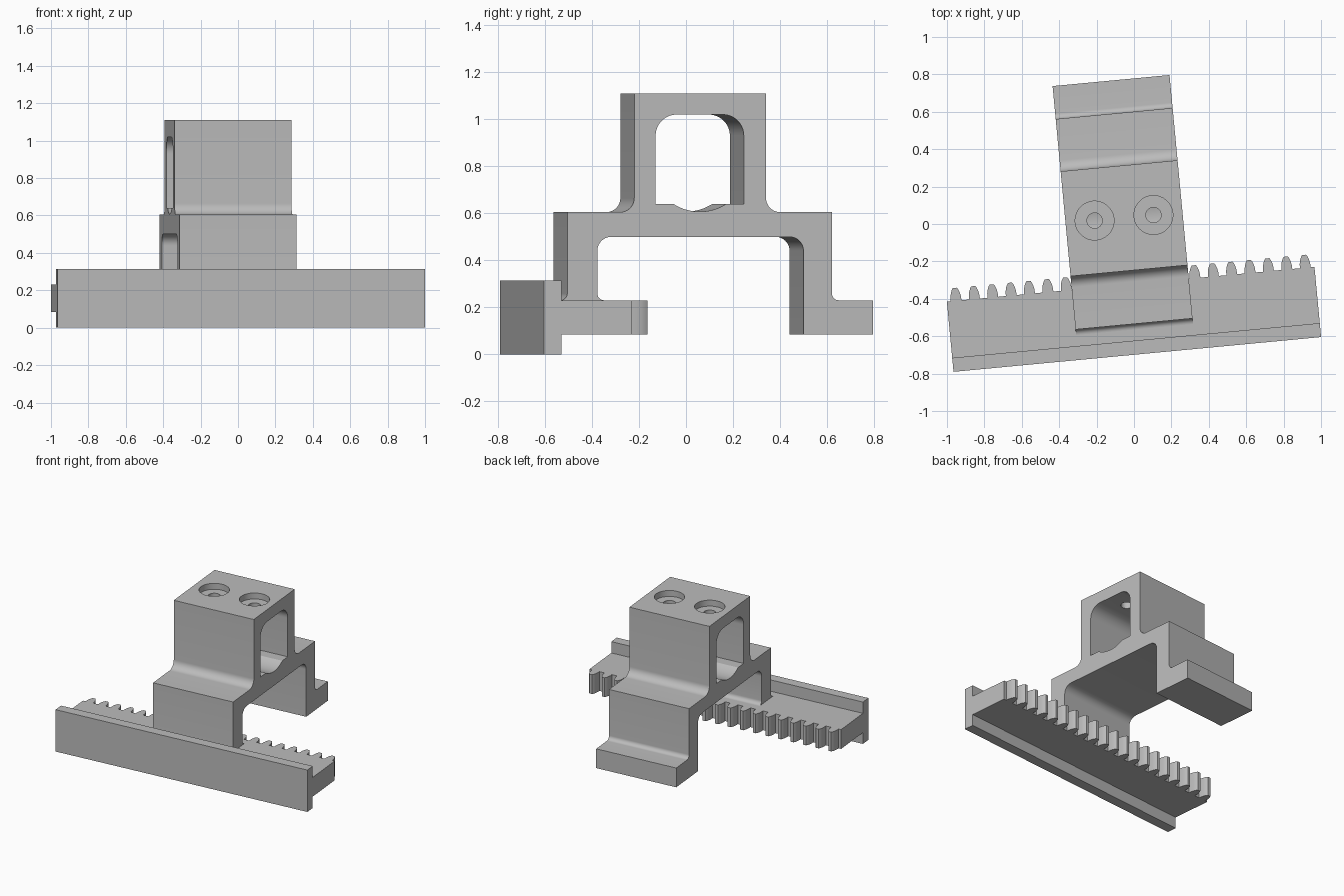
import bpy, bmesh, math
from mathutils import Vector

if "Cube" in bpy.data.objects:
    bpy.data.objects.remove(bpy.data.objects["Cube"])

TURN = math.radians(5.4)          # whole assembly is turned about z
X0, X1 = -0.364, 0.264            # bridge ends along the rack

grey = bpy.data.materials.new("plain grey")
grey.use_nodes = True
COLOUR = (0.5, 0.5, 0.5, 1)
grey.diffuse_color = COLOUR
grey.node_tree.nodes["Principled BSDF"].inputs["Base Color"].default_value = COLOUR


def rounded(corners, steps=10):
    """Outline from (a, b, radius) corners, with arcs at the rounded ones."""
    out = []
    for i, (a, b, r) in enumerate(corners):
        p = Vector((a, b))
        if not r:
            out.append(p)
            continue
        d0 = (Vector(corners[i - 1][:2]) - p).normalized()
        d1 = (Vector(corners[(i + 1) % len(corners)][:2]) - p).normalized()
        centre = p + (d0 + d1) * r            # all corners are square
        for k in range(steps + 1):
            t = k / steps * math.pi / 2
            out.append(centre - d1 * r * math.cos(t) - d0 * r * math.sin(t))
    return out


def prism(name, outline, lo, hi, side):
    """Extrude an outline along x (side profile) or along z (plan)."""
    bm = bmesh.new()
    place = (lambda p: (lo, p[0], p[1])) if side else (lambda p: (p[0], p[1], lo))
    face = bm.faces.new([bm.verts.new(place(p)) for p in outline])
    new = bmesh.ops.extrude_face_region(bm, geom=[face])["geom"]
    move = Vector((hi - lo, 0, 0)) if side else Vector((0, 0, hi - lo))
    bmesh.ops.translate(bm, vec=move, verts=[v for v in new if isinstance(v, bmesh.types.BMVert)])
    bmesh.ops.recalc_face_normals(bm, faces=bm.faces)
    mesh = bpy.data.meshes.new(name)
    bm.to_mesh(mesh)
    bm.free()
    mesh.materials.append(grey)
    obj = bpy.data.objects.new(name, mesh)
    bpy.context.collection.objects.link(obj)
    return obj


def circle(cx, cy, r, n=40):
    return [(cx + r * math.cos(math.tau * k / n), cy + r * math.sin(math.tau * k / n))
            for k in range(n)]


def boolean(target, other, operation):
    bpy.context.view_layer.objects.active = target
    mod = target.modifiers.new("boolean", 'BOOLEAN')
    mod.operation, mod.solver, mod.object = operation, 'EXACT', other
    bpy.ops.object.modifier_apply(modifier=mod.name)
    bpy.data.objects.remove(other)


# Stepped bridge: front leg, platform, tower and rear foot
bridge = prism("bridge", rounded([
    (-0.562, 0.22, 0), (-0.562, 0.23, 0), (-0.532, 0.23, 0.03),
    (-0.532, 0.605, 0), (-0.246, 0.605, 0.06), (-0.246, 1.11, 0),
    (0.317, 1.11, 0), (0.317, 0.605, 0.06), (0.598, 0.605, 0),
    (0.598, 0.23, 0.03), (0.775, 0.23, 0), (0.775, 0.085, 0),
    (0.477, 0.085, 0), (0.477, 0.5, 0.06), (-0.404, 0.5, 0.06),
    (-0.404, 0.23, 0.03), (-0.374, 0.23, 0), (-0.374, 0.22, 0),
]), X0, X1, True)

# Tunnel through the tower, with a shallow round groove in its floor
MID, HALF, FLOOR, DIP = 0.034, 0.113, 0.64, 0.033
radius = (HALF ** 2 + DIP ** 2) / (2 * DIP)
sweep = math.asin(HALF / radius)
groove = []
for k in range(17):
    t = sweep * (k / 8 - 1)
    groove.append((MID + radius * math.sin(t), FLOOR - DIP + radius * (1 - math.cos(t)), 0))
tunnel = prism("tunnel_cutter", rounded(
    [(-0.155, FLOOR, 0)] + groove +
    [(0.222, FLOOR, 0), (0.222, 1.02, 0.09), (-0.155, 1.02, 0.09)]), X0 - 0.1, X1 + 0.1, True)
boolean(bridge, tunnel, 'DIFFERENCE')

# Two counterbored screw holes in the tower roof
for cx in (-0.208, 0.108):
    for r, bottom in ((0.104, 1.065), (0.041, 0.95)):
        cutter = prism("hole_cutter", circle(cx, 0.038, r), bottom, 1.2, False)
        boolean(bridge, cutter, 'DIFFERENCE')

# Toothed rack
R0, R1, TEETH = -1.035, 0.939, 20
ROOT = -0.319
pitch = (R1 - R0) / TEETH
half_tooth = [(0.029, 0), (0.028, 0.022), (0.024, 0.042), (0.018, 0.058), (0.011, 0.069)]
tooth = [(-a, b) for a, b in half_tooth] + half_tooth[::-1]
plan = [(R1, ROOT), (R1, -0.65), (R0, -0.65), (R0, ROOT)]
for i in range(TEETH):
    cx = R0 + pitch * (i + 0.5)
    plan += [(cx + a, ROOT + b) for a, b in tooth]
rack = prism("toothed_rack", plan, 0.085, 0.23, False)

# Tall front rail of the rack
rail = prism("front_rail", [(-0.696, 0), (-0.621, 0), (-0.621, 0.315), (-0.696, 0.315)],
             R0, R1, True)
boolean(rack, rail, 'UNION')

for obj in (bridge, rack):
    obj.rotation_euler.z = TURN
    bpy.ops.object.select_all(action='DESELECT')
    obj.select_set(True)
    bpy.context.view_layer.objects.active = obj
    bpy.ops.object.shade_smooth_by_angle(angle=math.radians(25))
